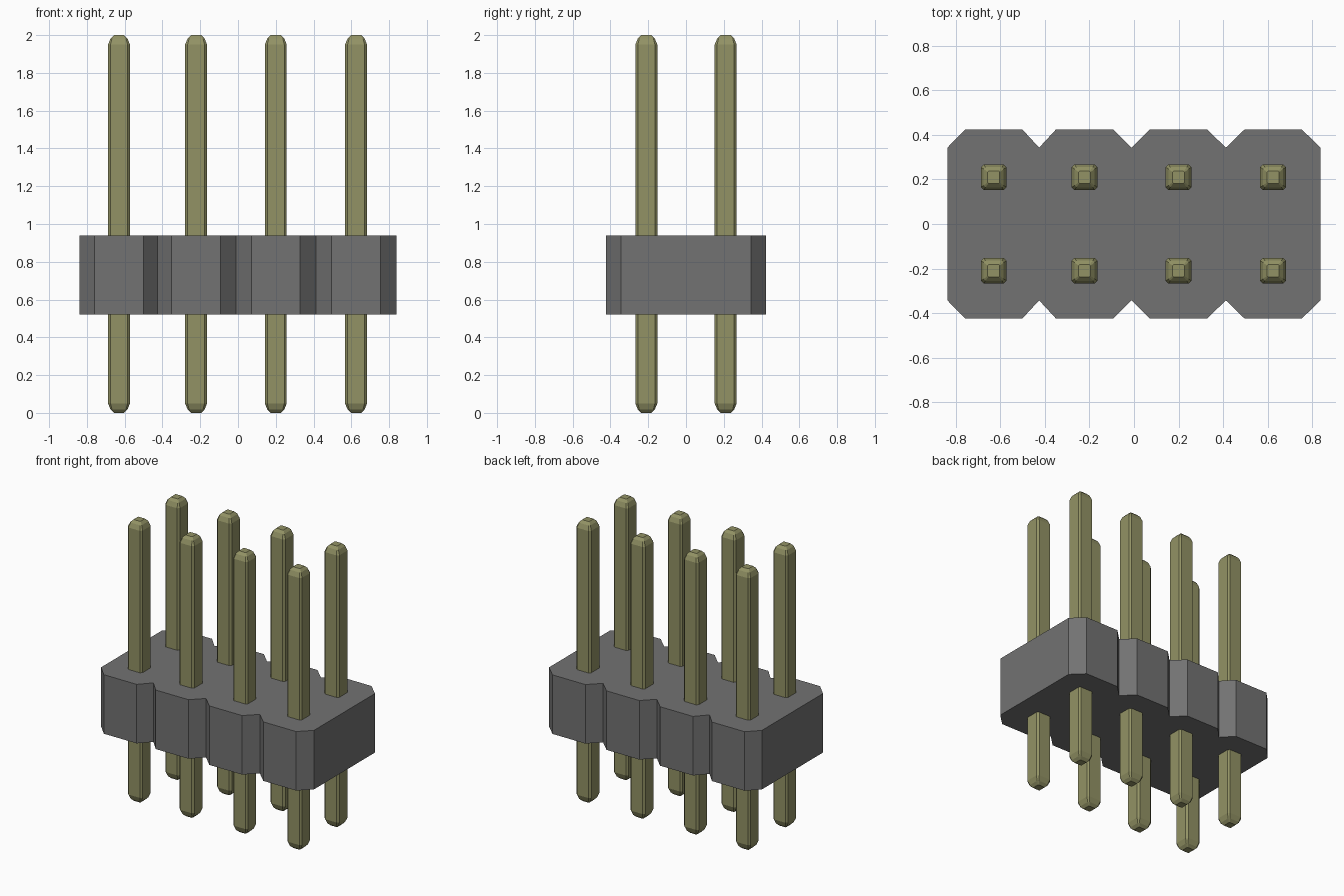
import bpy
import bmesh

cube = bpy.data.objects.get("Cube")
if cube:
    bpy.data.objects.remove(cube, do_unlink=True)

PIN_X = [-0.63, -0.222, 0.2, 0.625]
PIN_Y = [-0.21, 0.21]
BODY_BOTTOM, BODY_TOP = 0.52, 0.94


def make_material(name, colour):
    mat = bpy.data.materials.new(name)
    mat.use_nodes = True
    mat.diffuse_color = (*colour, 1)
    mat.node_tree.nodes["Principled BSDF"].inputs["Base Color"].default_value = (*colour, 1)
    return mat


def loft(name, rings, mat):
    """Join equal-sized rings of points into a closed solid."""
    bm = bmesh.new()
    loops = [[bm.verts.new(p) for p in ring] for ring in rings]
    count = len(loops[0])
    for low, high in zip(loops, loops[1:]):
        for i in range(count):
            j = (i + 1) % count
            bm.faces.new((low[i], low[j], high[j], high[i]))
    bm.faces.new(loops[0][::-1])
    bm.faces.new(loops[-1])
    bmesh.ops.recalc_face_normals(bm, faces=bm.faces)
    mesh = bpy.data.meshes.new(name)
    bm.to_mesh(mesh)
    bm.free()
    mesh.materials.append(mat)
    obj = bpy.data.objects.new(name, mesh)
    bpy.context.collection.objects.link(obj)
    return obj


def chamfered_square(half, cut, z):
    a, b = half, half - cut
    return [(b, -a, z), (a, -b, z), (a, b, z), (b, a, z),
            (-b, a, z), (-a, b, z), (-a, -b, z), (-b, -a, z)]


grey = make_material("dark grey plastic", (0.17, 0.17, 0.17))
brass = make_material("dull brass", (0.29, 0.29, 0.13))

# Housing: one block per column, with V notches between the blocks
half_block, edge_y, notch_y, end_x = 0.129, 0.424, 0.343, 0.838
front_edge = [(-end_x, -notch_y)]
for i, x in enumerate(PIN_X):
    front_edge += [(x - half_block, -edge_y), (x + half_block, -edge_y)]
    end = (x + PIN_X[i + 1]) / 2 if i + 1 < len(PIN_X) else end_x
    front_edge.append((end, -notch_y))
outline = front_edge + [(x, -y) for x, y in reversed(front_edge)]
loft("housing", [[(x, y, z) for x, y in outline] for z in (BODY_BOTTOM, BODY_TOP)], grey)

# Pins: chamfered square bars with stepped, rounded tips
tip = [(0.0, 0.027, 0.004), (0.018, 0.045, 0.008), (0.05, 0.058, 0.013)]
profile = tip + [(2 - z, half, cut) for z, half, cut in reversed(tip)]
pin_rings = [chamfered_square(half, cut, z) for z, half, cut in profile]
for row, y in zip(("front", "back"), PIN_Y):
    for column, x in enumerate(PIN_X, 1):
        pin = loft(f"{row}_pin_{column}", pin_rings, brass)
        pin.location = (x, y, 0)
